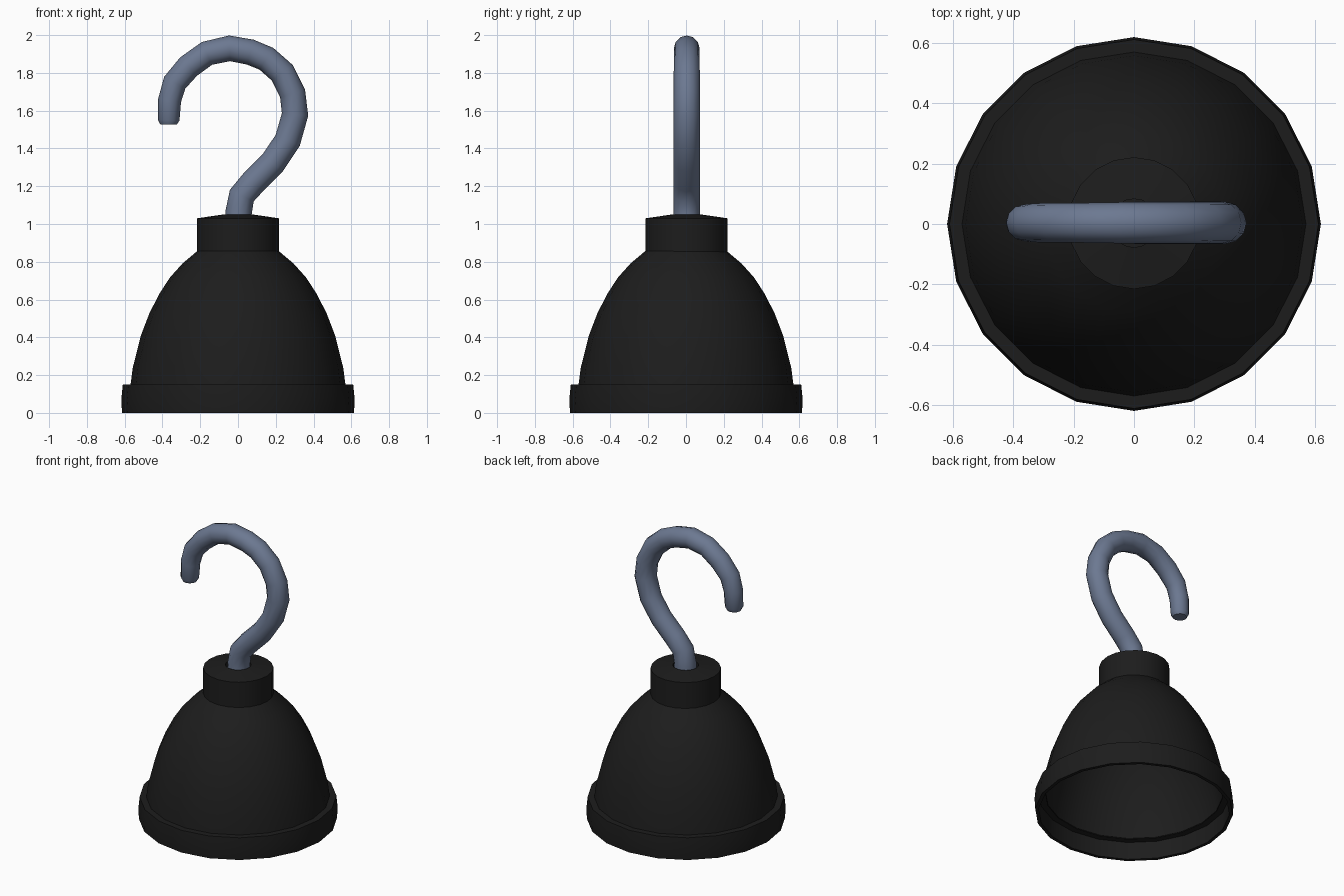
import bpy, bmesh, math
from mathutils import Vector

if "Cube" in bpy.data.objects:
    bpy.data.objects.remove(bpy.data.objects["Cube"])


def material(name, rgb):
    m = bpy.data.materials.new(name)
    m.diffuse_color = (*rgb, 1)
    m.use_nodes = True
    m.node_tree.nodes["Principled BSDF"].inputs["Base Color"].default_value = m.diffuse_color
    return m


BLACK = material("matte black", (0.012, 0.012, 0.012))
STEEL = material("blue grey steel", (0.15, 0.19, 0.285))


def finish(name, bm, mat):
    bmesh.ops.recalc_face_normals(bm, faces=bm.faces)
    me = bpy.data.meshes.new(name)
    bm.to_mesh(me)
    bm.free()
    me.materials.append(mat)
    ob = bpy.data.objects.new(name, me)
    bpy.context.collection.objects.link(ob)
    bpy.ops.object.select_all(action='DESELECT')
    ob.select_set(True)
    bpy.context.view_layer.objects.active = ob
    bpy.ops.object.shade_smooth_by_angle(angle=math.radians(35))
    return ob


def skin(bm, rings):
    n = len(rings[0])
    for a, b in zip(rings, rings[1:]):
        for i in range(n):
            j = (i + 1) % n
            bm.faces.new((a[i], a[j], b[j], b[i]))


def lathe(name, profile, mat, closed=True, cap=None, y=0, sides=20):
    bm = bmesh.new()
    rings = []
    for r, z in profile:
        rings.append([bm.verts.new((r * math.cos(2 * math.pi * i / sides),
                                    y + r * math.sin(2 * math.pi * i / sides), z))
                      for i in range(sides)])
    skin(bm, rings + [rings[0]] if closed else rings)
    if cap is not None:
        bm.faces.new(rings[cap])
    return finish(name, bm, mat)


# Hollow cup: outer wall up, over the top, then the inner wall back down
outer = [(0.572, 0.125), (0.557, 0.24), (0.514, 0.41), (0.47, 0.525),
         (0.417, 0.63), (0.36, 0.717), (0.295, 0.79), (0.212, 0.86)]
inner = [(r - 0.022, z - 0.015 * (z > 0.2)) for r, z in reversed(outer)]
lathe("cup", outer + inner, BLACK, cap=len(outer))

# Rim band around the mouth
lathe("rim", [(0.614, 0.0), (0.618, 0.07), (0.61, 0.15), (0.565, 0.15),
              (0.55, 0.12), (0.592, 0.12), (0.592, 0.0)], BLACK)

# Neck collar, its domed top open where the hook goes in
lathe("neck", [(0.218, 0.85), (0.218, 1.03), (0.08, 1.05), (0.08, 1.0)],
      BLACK, closed=False, y=0.003)

# Hook: tube swept along a path in the xz plane (x, z, radius)
path = [(.003, 1.0, .07), (.003, 1.06, .07), (.02, 1.15, .07), (.08, 1.22, .07),
        (.183, 1.323, .07), (.263, 1.442, .07), (.302, 1.58, .07),
        (.289, 1.69, .069), (.235, 1.80, .069), (.15, 1.875, .068), (.065, 1.91, .068),
        (-.045, 1.93, .068), (-.165, 1.903, .066), (-.262, 1.833, .066),
        (-.335, 1.748, .064), (-.362, 1.655, .061), (-.367, 1.55, .057),
        (-.367, 1.527, .044)]
bm = bmesh.new()
rings = []
last = len(path) - 1
for k, (x, z, r) in enumerate(path):
    a, b = path[max(k - 1, 0)], path[min(k + 1, last)]
    t = Vector((b[0] - a[0], 0, b[1] - a[1])).normalized()
    side = Vector((t.z, 0, -t.x))
    rings.append([bm.verts.new(Vector((x, 0.004, z))
                               + side * r * math.cos(2 * math.pi * i / 12)
                               + Vector((0, 1, 0)) * r * math.sin(2 * math.pi * i / 12))
                  for i in range(12)])
skin(bm, rings)
bm.faces.new(rings[0])
bm.faces.new(rings[-1])
finish("hook", bm, STEEL)
